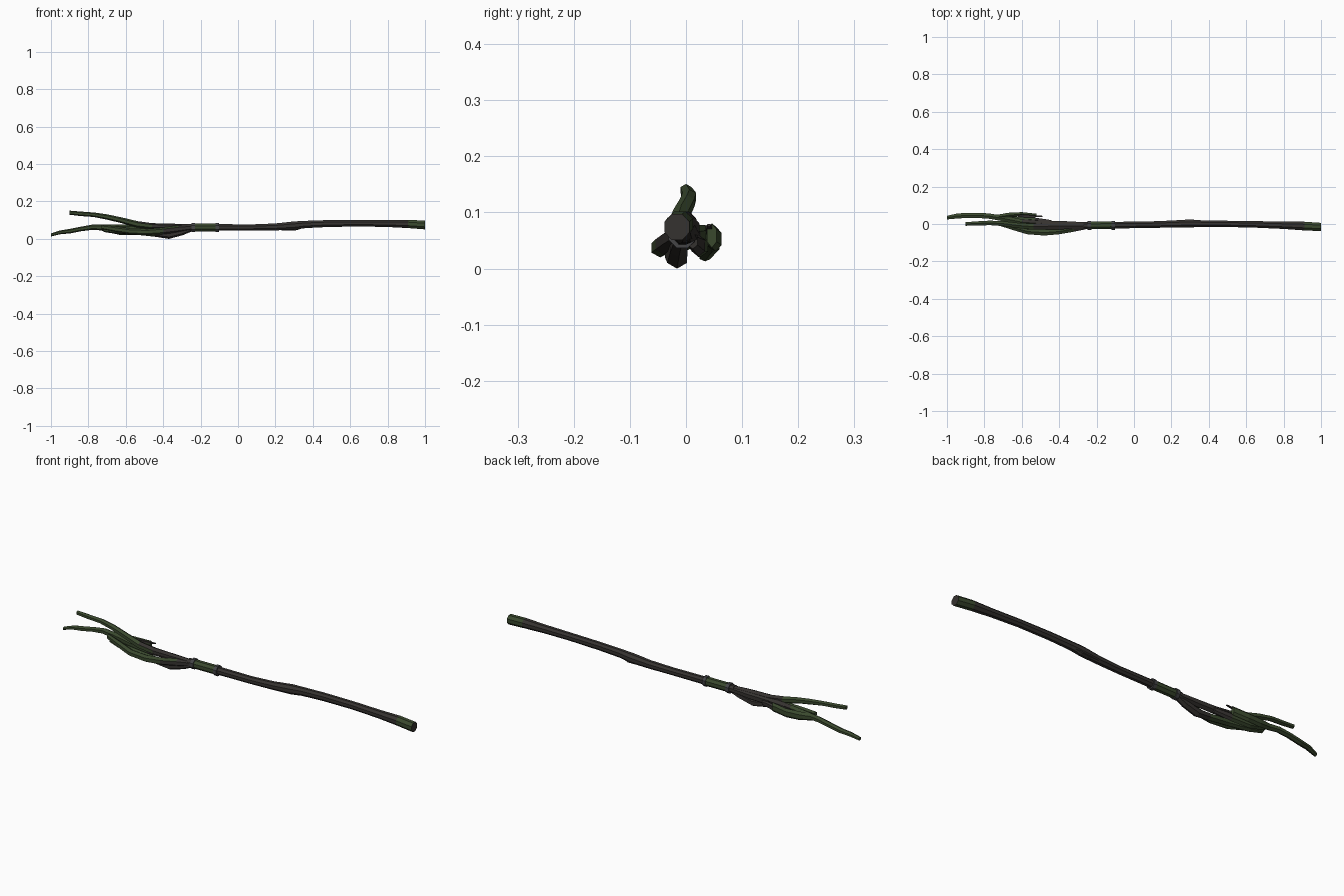
import bpy, bmesh, math
from mathutils import Vector


def material(name, rgb):
    m = bpy.data.materials.new(name)
    m.diffuse_color = (*rgb, 1)
    return m


BARK = material("dark bark", (0.036, 0.032, 0.029))
GREEN = material("mossy green", (0.042, 0.066, 0.027))
METAL = material("dark grey band", (0.058, 0.058, 0.062))


def tube(name, pts, sides, green_if=lambda x: False, base=BARK, twist=0.0):
    """Flat-faced branch through rows of x, y, z, half width (y), half height."""
    bm = bmesh.new()
    rings = []
    n = len(pts)
    for i, (x, y, z, ry, rz) in enumerate(pts):
        d = (Vector(pts[min(i + 1, n - 1)][:3]) - Vector(pts[max(i - 1, 0)][:3])).normalized()
        side = Vector((0, 0, 1)).cross(d).normalized()
        up = d.cross(side)
        if i in (0, n - 1):  # square-cut ends
            side, up = Vector((0, math.copysign(1, d.x), 0)), Vector((0, 0, 1))
        ring = []
        for k in range(sides):
            a = math.tau * (k + 0.5) / sides + twist * i
            ring.append(bm.verts.new(Vector((x, y, z)) + side * ry * math.cos(a) + up * rz * math.sin(a)))
        rings.append(ring)
    for a, b in zip(rings, rings[1:]):
        for k in range(sides):
            j = (k + 1) % sides
            bm.faces.new((a[k], a[j], b[j], b[k]))
    bm.faces.new(rings[0][::-1])
    bm.faces.new(rings[-1])
    bmesh.ops.recalc_face_normals(bm, faces=bm.faces)
    for f in bm.faces:
        f.material_index = int(green_if(f.calc_center_median().x))
    me = bpy.data.meshes.new(name)
    bm.to_mesh(me)
    bm.free()
    me.materials.append(base)
    me.materials.append(GREEN)
    ob = bpy.data.objects.new(name, me)
    bpy.context.collection.objects.link(ob)
    return ob


# long handle with a mossy butt end
tube("handle", [(-0.27, -0.008, 0.07, .020, .020), (-0.1, -0.006, 0.07, .019, .019),
                (0.08, -0.004, 0.07, .019, .018), (0.2, 0.0, 0.073, .020, .020),
                (0.3, 0.003, 0.08, .023, .024), (0.36, 0.002, 0.086, .019, .021),
                (0.48, 0.001, 0.091, .018, .020), (0.65, -0.002, 0.093, .019, .019),
                (0.8, -0.007, 0.091, .021, .020), (0.91, -0.011, 0.089, .025, .024),
                (1.0, -0.016, 0.083, .024, .025)], 8, lambda x: 0.91 < x < 0.99)
# knot under the handle
tube("handle_knot", [(0.12, 0, 0.065, .010, .008), (0.24, 0.004, 0.067, .014, .012),
                     (0.31, 0.008, 0.067, .014, .012), (0.36, 0.006, 0.078, .008, .007)], 6)

# grip wrap and its two bands
tube("grip_wrap", [(-0.24, -0.008, 0.07, .022, .022), (-0.11, -0.006, 0.07, .022, .022)], 8, lambda x: True)
for i, x in enumerate((-0.24, -0.11)):
    tube(f"grip_band_{i + 1}", [(x - .009, -0.007, 0.07, .026, .026), (x + .009, -0.007, 0.07, .026, .026)],
         8, base=METAL)

# strands of the twisted head
tube("lower_strand", [(-0.24, -0.008, 0.066, .014, .014), (-0.30, -0.013, 0.046, .018, .018),
                      (-0.37, -0.016, 0.029, .020, .020), (-0.44, -0.022, 0.038, .018, .018),
                      (-0.55, -0.02, 0.048, .016, .016), (-0.66, -0.006, 0.052, .016, .015),
                      (-0.72, 0.006, 0.056, .010, .010)], 6, lambda x: x < -0.42)
tube("front_strand", [(-0.24, -0.012, 0.07, .014, .014), (-0.32, -0.026, 0.062, .017, .018),
                      (-0.4, -0.040, 0.052, .017, .018), (-0.48, -0.046, 0.046, .018, .017),
                      (-0.57, -0.040, 0.048, .017, .016), (-0.65, -0.018, 0.06, .015, .016),
                      (-0.73, 0.004, 0.072, .011, .013)], 6, lambda x: x < -0.36)
tube("upper_prong", [(-0.24, -0.008, 0.074, .014, .012), (-0.34, -0.012, 0.076, .018, .014),
                     (-0.46, -0.012, 0.077, .020, .016), (-0.54, -0.014, 0.087, .019, .017),
                     (-0.62, -0.008, 0.108, .016, .015), (-0.7, 0.002, 0.126, .015, .014),
                     (-0.77, 0.006, 0.138, .014, .012), (-0.84, 0.003, 0.143, .013, .012),
                     (-0.9, 0.0, 0.149, .011, .011)], 6, lambda x: x < -0.5)
tube("long_prong", [(-0.24, -0.004, 0.07, .014, .014), (-0.36, 0.0, 0.066, .017, .019),
                    (-0.5, 0.002, 0.066, .018, .020), (-0.6, 0.01, 0.066, .018, .019),
                    (-0.7, 0.03, 0.07, .017, .017), (-0.78, 0.043, 0.071, .016, .014),
                    (-0.84, 0.046, 0.062, .016, .012), (-0.9, 0.046, 0.05, .016, .012),
                    (-0.95, 0.042, 0.044, .015, .010), (-1.0, 0.034, 0.03, .011, .008)],
     6, lambda x: x < -0.55)
# broken-off branch on the back and its splinter
tube("back_branch", [(-0.52, 0.046, 0.068, .010, .022), (-0.60, 0.053, 0.062, .012, .022),
                     (-0.67, 0.047, 0.064, .015, .022), (-0.74, 0.036, 0.07, .014, .015)],
     6, lambda x: True)
tube("splinter", [(-0.49, 0.041, 0.086, .004, .003), (-0.55, 0.042, 0.08, .010, .006),
                  (-0.62, 0.044, 0.074, .010, .006)], 4)
tube("inner_branch", [(-0.44, 0.012, 0.058, .010, .014), (-0.53, 0.022, 0.050, .014, .020),
                      (-0.63, 0.026, 0.048, .015, .018), (-0.71, 0.028, 0.06, .012, .012)],
     6, lambda x: x < -0.52)

# set the model on the ground
bpy.context.view_layer.update()
low = min(v.co.z for o in bpy.data.objects for v in o.data.vertices)
for o in bpy.data.objects:
    for v in o.data.vertices:
        v.co.z -= low
